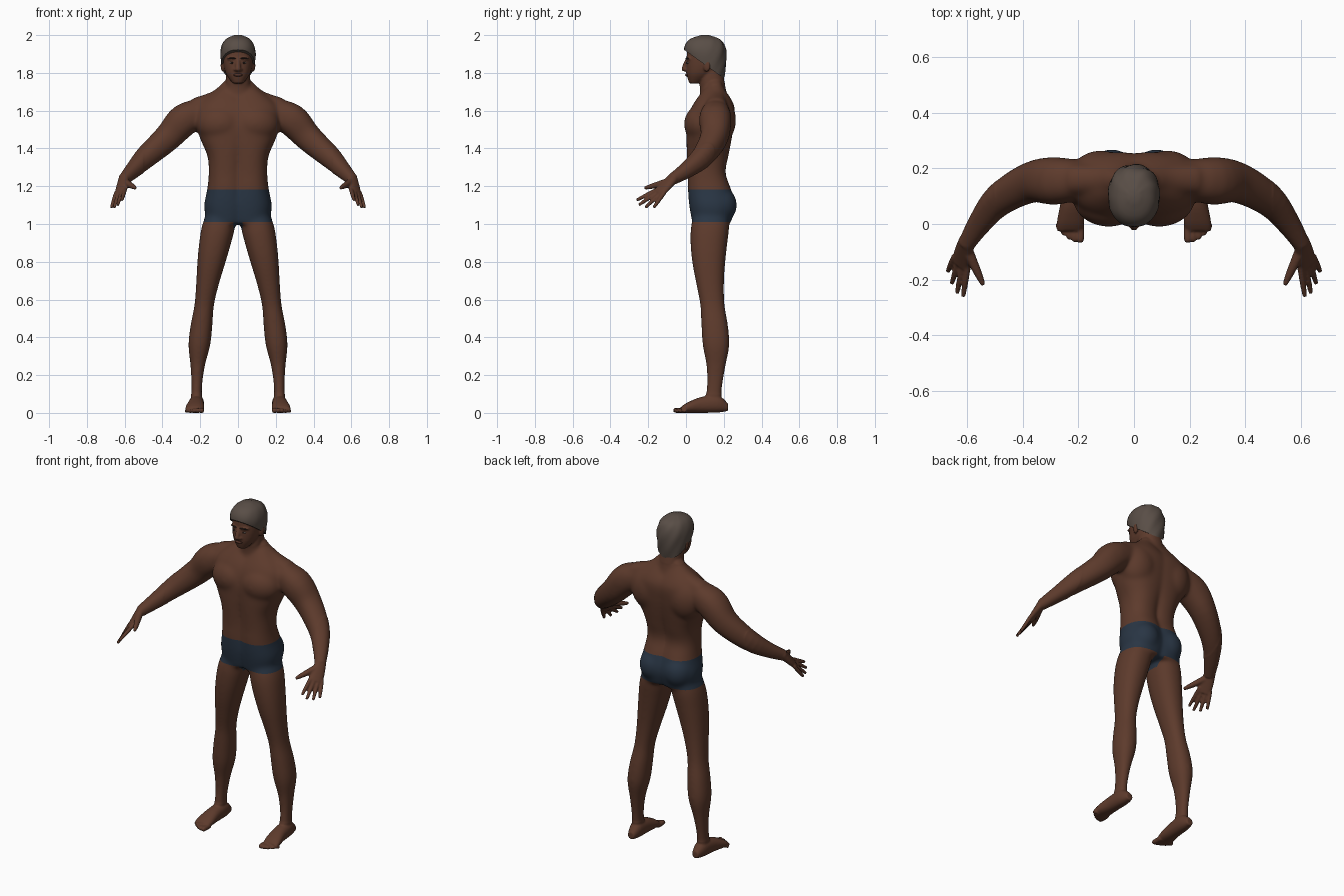
import bpy, bmesh, math
from mathutils import Vector, Matrix

cube = bpy.data.objects.get("Cube")
if cube:
    bpy.data.objects.remove(cube)

X, Y, Z = Matrix.Identity(3)
SIDES = 32
SQUARENESS = .9


def material(name, red, green, blue):
    result = bpy.data.materials.new(name)
    result.use_nodes = True
    colour = (red, green, blue, 1)
    result.diffuse_color = colour
    result.node_tree.nodes["Principled BSDF"].inputs["Base Color"].default_value = colour
    return result


skin = material("brown skin", .11, .043, .025)
navy = material("navy cloth", .022, .036, .058)
hair_grey = material("grey brown hair", .1, .076, .062)
dark = material("dark brow", .025, .015, .012)
eye_white = material("eye white", .2, .16, .14)
lip = material("lip", .08, .03, .02)


def ease(before, start, end, after, t):
    """Smooth step between two values that keeps the slope of their neighbours."""
    s = 1 - t
    blend = start + (end - start) * t * t * (s + s + 1)
    return blend + ((end - before) * t * s * s - (after - start) * t * t * s) / 2


def spline(rows, steps=4):
    padded = [rows[0], *rows, rows[-1]]
    smooth = []
    for group in zip(padded, padded[1:], padded[2:], padded[3:]):
        for step in range(steps):
            smooth.append([ease(*values, step / steps) for values in zip(*group)])
    return smooth + [rows[-1]]


def rounded(value):
    return math.copysign(abs(value) ** SQUARENESS, value)


def loft(bm, rows, normal=None, ref=X):
    """Closed tube through rows of a centre and one or two radii."""
    rows = spline([(*row, row[-1])[:5] for row in rows])
    centres = [Vector(row[:3]) for row in rows]
    last = len(rows) - 1
    rings = []
    for i, (centre, row) in enumerate(zip(centres, rows)):
        along = normal or (centres[min(i + 1, last)] - centres[max(i - 1, 0)]).normalized()
        u = (ref - along * ref.dot(along)).normalized()
        v = along.cross(u)
        ring = []
        for k in range(SIDES):
            angle = math.tau * k / SIDES
            offset = u * rounded(math.cos(angle)) * row[-2] + v * rounded(math.sin(angle)) * row[-1]
            ring.append(bm.verts.new(centre + offset))
        rings.append(ring)
    for lower, upper in zip(rings, rings[1:]):
        for k in range(SIDES):
            bm.faces.new((lower[k - 1], lower[k], upper[k], upper[k - 1]))
    bm.faces.new(rings[0])
    bm.faces.new(rings[-1])


def ball(bm, centre, radii, turn=0):
    place = Matrix.Translation(centre) @ Matrix.Rotation(turn, 4, "Z") @ Matrix.Diagonal((*radii, 1))
    bmesh.ops.create_uvsphere(bm, u_segments=SIDES, v_segments=SIDES, radius=1, matrix=place)


def finish(bm, name, colour, mirrored=False):
    bmesh.ops.recalc_face_normals(bm, faces=bm.faces[:])
    mesh = bpy.data.meshes.new(name)
    bm.to_mesh(mesh)
    bm.free()
    mesh.materials.append(colour)
    mesh.shade_smooth()
    result = bpy.data.objects.new(name, mesh)
    bpy.context.collection.objects.link(result)
    if mirrored:
        result.modifiers.new("mirror", "MIRROR").use_mirror_merge = False
    return result


def facial_pair(name, colour, centre, radii):
    pair = bmesh.new()
    ball(pair, centre, radii, .3)
    finish(pair, name, colour, True)


body = bmesh.new()

# Torso half, evenly spaced sections; it overlaps its mirror image to leave a groove
widths = (.1, .12, .104, .095, .102, .14, .165, .155, .04)
depths = (.1, .12, .115, .1, .11, .12, .125, .11, .05)
middles = (.135, .138, .125, .11, .115, .122, .13, .145, .15)
loft(body, [(.06, middle, 1 + .09 * i, width, depth)
            for i, (width, depth, middle) in enumerate(zip(widths, depths, middles))], Z)
ball(body, (.1, .08, 1.53), (.12, .09, .1), .15)        # chest muscle
ball(body, (.08, .175, 1.1), (.088, .095, .1))          # buttock
ball(body, (.12, .17, 1.55), (.11, .095, .13))          # shoulder blade
loft(body, [(.03, .15, 1.74, .04), (.11, .16, 1.66, .05), (.22, .16, 1.61, .06)], ref=Z)

# Leg: bows outward on a quarter wave, thigh forward and calf back
girths = (.07, .088, .084, .073, .06, .052, .058, .058, .039, .029, .03)
leg = []
for i, girth in enumerate(girths):
    t = i / (len(girths) - 1)
    x = .08 + .14 * math.sin(t * math.pi / 2)
    y = .14 - .02 * math.sin(t * math.tau)
    leg.append((x, y, 1.1 - 1.06 * t, girth, girth + .013))
loft(body, leg, Z)

# Foot and toes
loft(body, [(.216, .222, .03, .02), (.218, .17, .047, .037, .045), (.222, .08, .042, .042),
            (.228, .01, .028, .049, .028), (.232, -.025, .017, .045, .016)], Y)
for i in range(5):
    x, tip, r = .193 + .02 * i, .003 * i * i - .068, .0135 - .001 * i
    loft(body, [(x, 0, r, r), (x, tip + .015, r, r), (x, tip, r, r / 2)], Y)

# Arm
wrist = Vector((.605, -.075, 1.235))
loft(body, [(.17, .16, 1.6, .065), (.28, .155, 1.555, .086), (.37, .15, 1.46, .074),
            (.48, .09, 1.36, .06), (.55, .01, 1.29, .044), (*wrist, .03)], ref=Z)

# Palm, four fanned fingers and thumb
index_base, little_base = Vector((.6, -.166, 1.176)), Vector((.65, -.126, 1.15))
index_reach, little_reach = Vector((.015, -.096, -.05)), Vector((.02, -.045, -.063))
across = little_base - index_base
palm_end = index_base.lerp(little_base, .5)
loft(body, [(*wrist.lerp(palm_end, -.2), .03, .026), (*wrist.lerp(palm_end, .5), .038, .019),
            (*palm_end, .037, .014)], ref=across)
for i in range(4):
    f = i / 3
    base = index_base.lerp(little_base, f)
    reach = index_reach.lerp(little_reach, f) * (1 + f * (1 - f))
    loft(body, [(*(base - reach / 4), .011), (*(base + reach / 2), .0105), (*(base + reach), .008)], ref=across)
loft(body, [(.597, -.1, 1.222, .02), (.56, -.18, 1.2, .014), (.542, -.22, 1.19, .008)], ref=Z)

# Neck and head
loft(body, [(0, .15, 1.65, .075), (0, .13, 1.82, .06)], Z)
loft(body, [(0, .045, 1.745, .028), (0, .08, 1.8, .066, .078), (0, .1, 1.88, .08, .097),
            (0, .1, 1.94, .07, .085), (0, .1, 1.98, .03)], Z)
ball(body, (.03, .015, 1.876), (.03, .014, .009), .25)   # brow ridge
ball(body, (.014, 0, 1.817), (.01, .012, .008))          # nostril
ball(body, (.08, .11, 1.838), (.011, .02, .033), -.3)    # ear
loft(body, [(0, .006, 1.872, .01), (0, -.01, 1.82, .014), (0, 0, 1.808, .011)], Z)   # nose

# Fuse the body into one surface
figure = finish(body, "body", skin, True)
fuse = figure.modifiers.new("fuse", "REMESH")
fuse.mode, fuse.voxel_size = "VOXEL", .005
soften = figure.modifiers.new("soften", "SMOOTH")
soften.iterations = 4
graph = bpy.context.evaluated_depsgraph_get()
fused = bpy.data.meshes.new_from_object(figure.evaluated_get(graph))
figure.modifiers.clear()
figure.data = fused
fused.materials.clear()
for colour in (skin, navy):
    fused.materials.append(colour)

# Blend the muscles of the trunk, upper arms and legs
cloth = bmesh.new()
cloth.from_mesh(fused)
muscles = [v for v in cloth.verts if abs(v.co.x) < .5 and .1 < v.co.z < 1.74]
for _ in range(40):
    bmesh.ops.smooth_vert(cloth, verts=muscles, factor=.5, use_axis_x=True, use_axis_y=True, use_axis_z=True)

# Swim trunks: cut the waist and leg hems cleanly, then colour by height
waist, hem, crotch, hip = 1.182, 1.01, .97, .35
for height in (waist, hem):
    faces = [f for f in cloth.faces if abs(f.calc_center_median().x) < hip]
    geom = set(faces) | {e for f in faces for e in f.edges} | {v for f in faces for v in f.verts}
    bmesh.ops.bisect_plane(cloth, geom=list(geom), dist=1e-5, plane_co=Z * height, plane_no=Z)
for face in cloth.faces:
    centre = face.calc_center_median()
    side = abs(centre.x)
    bottom = crotch if side < .025 else hem
    face.material_index = int(side < hip and bottom < centre.z < waist)
    face.smooth = True
cloth.to_mesh(fused)
cloth.free()

# Wavy hair, trimmed on a slope from forehead to nape
cap = bmesh.new()
loft(cap, [(0, .125, 1.75, .07), (0, .113, 1.84, .088, .098), (0, .1, 1.92, .092, .111),
           (0, .1, 1.975, .068, .085), (0, .1, 2, .02)], Z)
for v in cap.verts:
    angle = math.atan2(v.co.x, v.co.y - .1)
    v.co.xy *= 1 + .015 * math.sin(angle * 9 + v.co.z * 50)
bmesh.ops.bisect_plane(cap, geom=cap.verts[:] + cap.edges[:] + cap.faces[:], plane_co=Z * 1.915,
                       plane_no=Z + Y * .72, clear_inner=True)
bmesh.ops.holes_fill(cap, edges=[e for e in cap.edges if e.is_boundary])
hair = finish(cap, "hair", hair_grey)
bpy.context.view_layer.objects.active = hair
hair.select_set(True)
bpy.ops.object.shade_smooth_by_angle(angle=math.radians(40))

# Eyes, brows and lips
facial_pair("eyes", eye_white, (.032, .014, 1.853), (.013, .01, .005))
facial_pair("irises", dark, (.032, .006, 1.853), (.006, .005, .005))
facial_pair("eyebrows", dark, (.033, .007, 1.877), (.023, .008, .004))
mouth = bmesh.new()
ball(mouth, (0, .006, 1.789), (.024, .011, .008))
finish(mouth, "lips", lip)
